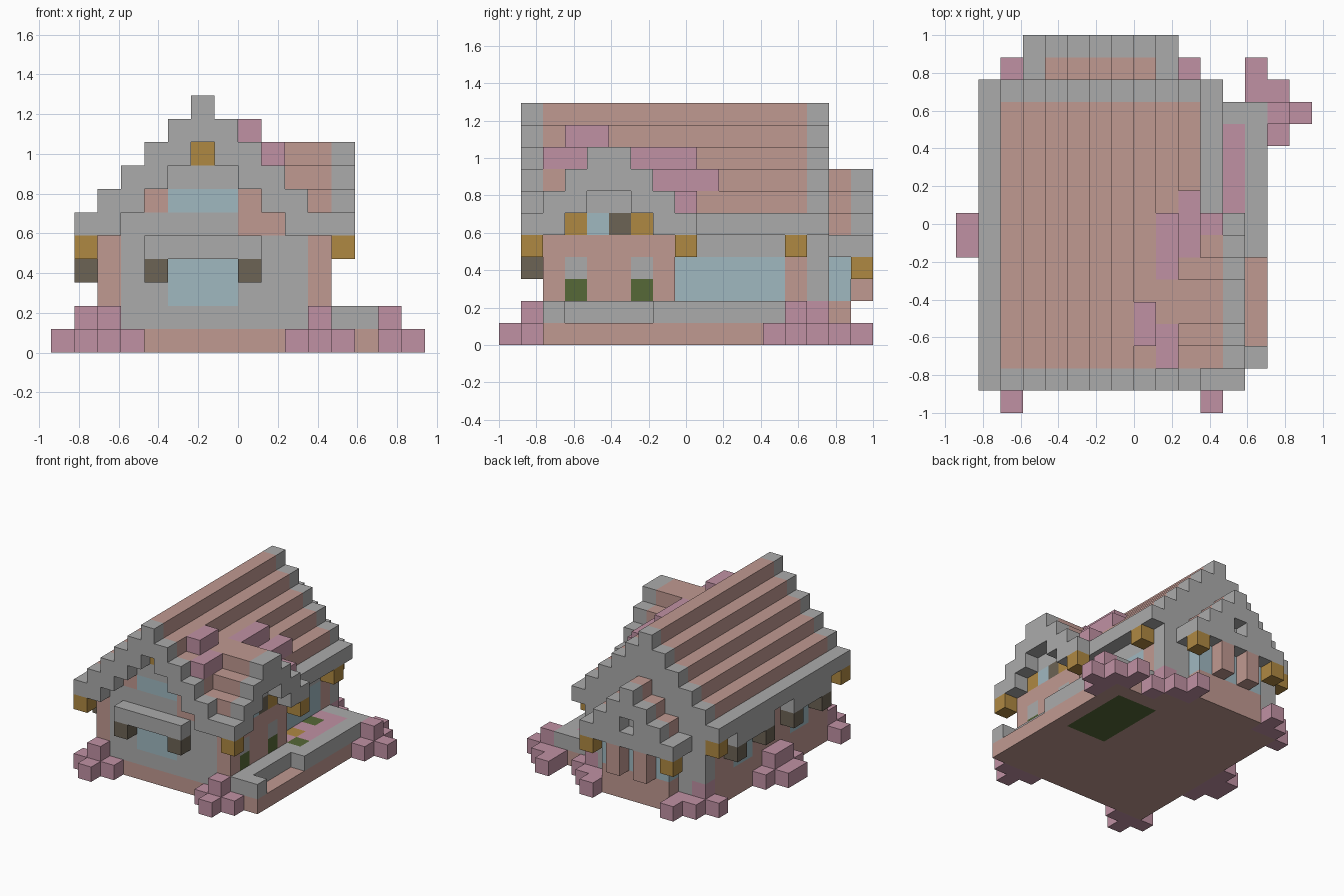
import bpy, bmesh
from mathutils import Vector

cube = bpy.data.objects.get("Cube")
if cube:
    bpy.data.objects.remove(cube, do_unlink=True)

U = 2 / 17
COLOURS = {
    "grey_stone": (.41, .41, .41), "salmon_wall": (.53, .32, .285),
    "pink_blossom": (.53, .285, .37), "gold_lamp": (.43, .25, .055),
    "brown_wood": (.15, .125, .09), "green_leaf": (.093, .14, .038),
    "blue_glass": (.35, .48, .53),
}
GREY, SALMON, PINK, GOLD, BROWN, GREEN, BLUE = range(7)
mats = []
for name, rgb in COLOURS.items():
    m = bpy.data.materials.new(name)
    m.use_nodes = True
    m.diffuse_color = (*rgb, 1)
    m.node_tree.nodes["Principled BSDF"].inputs["Base Color"].default_value = (*rgb, 1)
    mats.append(m)

cells = {}


def span(r):
    return range(r, r + 1) if isinstance(r, int) else range(r[0], r[1] + 1)


def put(part, colour, x, y, z):
    """Fill an inclusive block of cells; colour None carves it away."""
    for i in span(x):
        for j in span(y):
            for k in span(z):
                if colour is None:
                    cells.pop((i, j, k), None)
                else:
                    cells[i, j, k] = (part, colour)


# Ground slab and planting bed
put("ground_slab", SALMON, (2, 10), (2, 14), 0)
put("ground_slab", SALMON, (11, 13), (2, 13), 0)
put("planting_bed", GREEN, (10, 12), (8, 12), 0)
put("planting_bed", PINK, (11, 12), (8, 12), 1)
put("planting_bed", GREEN, 12, 8, 1)
put("planting_bed", GREEN, 11, 11, 1)
put("planting_bed", GOLD, 11, 9, 1)

# Terrace rim with a gap for the entrance
put("terrace_rim", GREY, (12, 13), 2, 1)
put("terrace_rim", GREY, 12, (3, 7), 1)
put("terrace_rim", GREY, 13, (7, 13), 1)
put("terrace_rim", GREY, (11, 12), 13, 1)

# House body
put("house_walls", SALMON, (2, 10), (2, 13), (1, 5))
put("house_walls", GREY, (3, 10), 2, (1, 5))
put("house_walls", GREY, (2, 10), 14, (1, 4))
put("house_walls", GREY, 10, (8, 12), 4)
put("front_window", BLUE, (5, 7), 2, (2, 3))
put("right_window", BLUE, 10, (8, 12), (2, 3))

# Main stepped roof
for k in range(5, 11):
    h = 10 - k
    put("main_roof", SALMON, (6 - h, 6 + h), (2, 13), k)
    for j in (1, 14):
        put("main_gables", GREY, (6 - h, 6 + h), j, k)
    if k < 9:
        put("main_gables", None, (8 - h - 2 + 2 if h > 2 else 6, 4 + h), 1, k)
        put("house_walls", GREY, (8 - h, 4 + h), 2, k)
for i in (1, 11):
    put("main_gables", GREY, i, (1, 14), 5)
put("gable_lamp", GOLD, 6, 2, 8)
put("gable_window", SALMON, (4, 8), 2, 6)
put("gable_window", BLUE, (5, 7), 2, 6)

# Side wing with its cross gable
put("wing_walls", SALMON, 11, (2, 7), (1, 4))
for k in range(5, 9):
    a, b = k - 4, 13 - k
    put("wing_roof", SALMON, (8, 11), (max(a, 2), min(b, 7)), k)
    put("wing_gable", GREY, 12, (a, b), k)
put("wing_gable", GREY, (11, 12), 1, 5)
put("wing_gable", GREY, (11, 12), 8, 5)
put("wing_gable", None, 12, (4, 5), 6)
put("wing_gable", None, 12, (3, 6), 5)
put("wing_walls", GREY, 11, (4, 5), 6)
for j, c in zip(range(3, 7), (GOLD, BLUE, BROWN, GOLD)):
    put("wing_window", c, 11, j, 5)
for j in (3, 6):
    put("wing_planters", GREEN, 11, j, 2)
    put("wing_planters", GREY, 11, j, 3)

# Rear bay and its small gable
put("rear_bay", SALMON, (4, 8), 15, (0, 4))
put("rear_bay", BLUE, 4, 15, (2, 3))
put("rear_bay", BLUE, 6, 15, (2, 3))
put("rear_bay", BLUE, 8, 15, (2, 3))
for k in range(4, 8):
    h = 7 - k
    put("rear_roof", SALMON, (6 - h, 6 + h), 15, k)
    put("rear_gable", GREY, (6 - h, 6 + h), 16, k)
for i in (3, 9):
    put("rear_gable", GREY, i, 15, 4)
    put("rear_lamps", GOLD, i, 16, 3)
put("rear_gable", None, 6, 16, 5)
put("rear_gable", GREY, 6, 15, 5)
for i in (5, 7):
    put("rear_posts", SALMON, i, 16, (2, 3))

# Window awnings with brackets
put("front_awning", GREY, (4, 8), 1, 4)
for i in (4, 8):
    put("front_brackets", BROWN, i, 1, 3)
for j in (3, 9):
    put("left_windows", BLUE, 2, (j + 1, j + 2), (2, 3))
    put("left_awnings", GREY, 1, (j, j + 3), 4)
    for e in (j, j + 3):
        put("left_brackets", BROWN, 1, e, 3)

# Lamps under the eaves
for i, j in ((1, 1), (1, 14), (12, 1), (12, 8), (11, 13)):
    put("eave_lamps", GOLD, i, j, 4)

# Blossoms around the house
for i in (2, 11):
    put("front_blossoms", PINK, (i - 1, i + 1), 1, 0)
    put("front_blossoms", PINK, i, 0, 0)
    put("front_blossoms", PINK, i, 1, 1)
put("left_blossoms", PINK, 0, (7, 8), 0)
put("left_blossoms", PINK, 1, (6, 9), 0)
put("left_blossoms", PINK, 1, (7, 8), 1)
for s in (-1, 1):
    put("rear_blossoms", PINK, 6 + 4 * s, 15, 0)
    put("rear_blossoms", PINK, 6 + 3 * s, (15, 16), 0)
    put("rear_blossoms", PINK, 6 + 5 * s, 14, 0)
    put("rear_blossoms", PINK, 6 + 4 * s, 14, 1)
put("corner_blossoms", PINK, 13, (14, 15), 0)
put("corner_blossoms", PINK, 14, (12, 14), 0)
put("corner_blossoms", PINK, 15, 13, 0)
put("corner_blossoms", PINK, 14, 13, 1)

# Blossoms trailing over the roof
put("roof_blossoms", PINK, 8, (3, 4), 9)
put("roof_blossoms", PINK, 9, (2, 3), 8)
put("roof_blossoms", PINK, 9, (6, 8), 8)
put("roof_blossoms", PINK, 10, (7, 9), 7)
put("roof_blossoms", PINK, 11, 8, 6)

# Turn every exposed cell side into a face of its part
origin = Vector((-8 * U, -1, 0))
meshes = {}
for cell, (part, colour) in cells.items():
    if part not in meshes:
        meshes[part] = bmesh.new()
    bm = meshes[part]
    for axis in range(3):
        for side in (0, 1):
            n = list(cell)
            n[axis] += 2 * side - 1
            if tuple(n) in cells:
                continue
            ring = [(0, 0), (1, 0), (1, 1), (0, 1)]
            verts = []
            for p, q in (ring if side else ring[::-1]):
                c = list(cell)
                c[axis] += side
                c[(axis + 1) % 3] += p
                c[(axis + 2) % 3] += q
                verts.append(bm.verts.new(origin + Vector(c) * U))
            bm.faces.new(verts).material_index = colour

for part, bm in meshes.items():
    bmesh.ops.remove_doubles(bm, verts=bm.verts, dist=U / 100)
    me = bpy.data.meshes.new(part)
    for m in mats:
        me.materials.append(m)
    bm.to_mesh(me)
    bm.free()
    bpy.context.collection.objects.link(bpy.data.objects.new(part, me))
